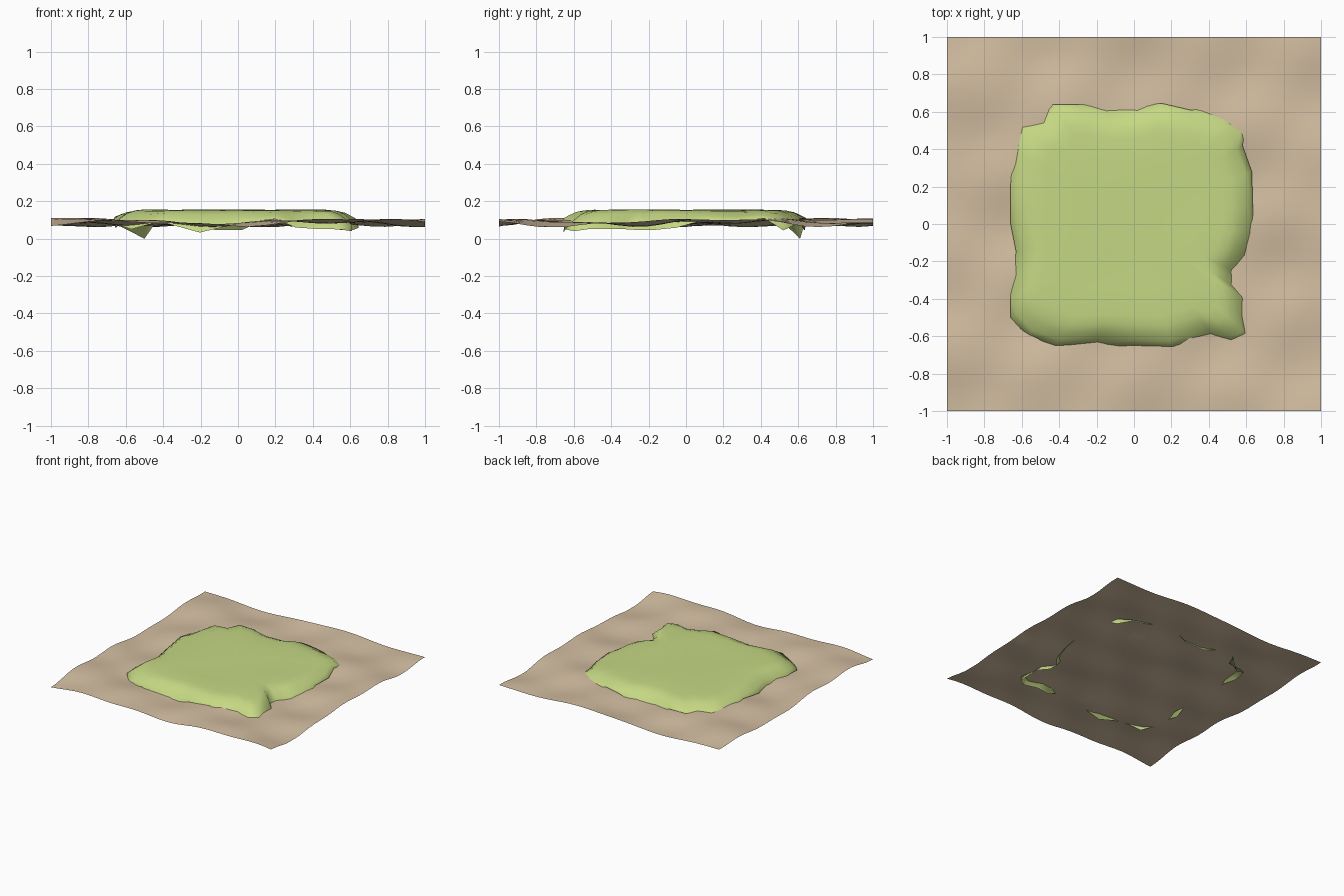
import bpy, bmesh, math
from mathutils import Vector

if "Cube" in bpy.data.objects:
    bpy.data.objects.remove(bpy.data.objects["Cube"])


def material(name, rgb):
    m = bpy.data.materials.new(name)
    m.diffuse_color = (*rgb, 1)
    m.use_nodes = True
    m.node_tree.nodes["Principled BSDF"].inputs["Base Color"].default_value = m.diffuse_color
    return m


SAND = material("sand", (0.66, 0.52, 0.36))
GRASS = material("grass green", (0.56, 0.69, 0.23))


def sand_z(x, y):
    # diagonal ripples crossed by a shorter wave
    w = 0.55 * math.sin(5.2 * x + 4.3 * y + 2.6)
    w += 0.45 * math.sin(11.5 * x - 3.1 * y + 0.8) * math.cos(6.5 * y + 1.1)
    w += 0.3 * math.sin(13.0 * y + 2.0 * x)
    return 0.087 + 0.024 * max(-1, min(1, w))


def finish(bm, name, mat):
    me = bpy.data.meshes.new(name)
    bmesh.ops.recalc_face_normals(bm, faces=bm.faces)
    bm.faces.ensure_lookup_table()
    if sum(f.normal.z * f.calc_area() for f in bm.faces) < 0:
        bmesh.ops.reverse_faces(bm, faces=bm.faces)
    for f in bm.faces:
        f.smooth = True
    bm.to_mesh(me)
    bm.free()
    me.materials.append(mat)
    ob = bpy.data.objects.new(name, me)
    bpy.context.collection.objects.link(ob)
    return ob


# Rippled sand sheet
bm = bmesh.new()
bmesh.ops.create_grid(bm, x_segments=28, y_segments=28, size=1)
for v in bm.verts:
    v.co.z = sand_z(v.co.x, v.co.y)
finish(bm, "sand_ground", SAND)

# Grass rim: x, y, height relative to the sand
RIM = [(-.66, -.5, .01), (-.57, -.6, -.01), (-.42, -.65, .01), (-.2, -.64, -.01),
       (0, -.65, .01), (.2, -.655, .01), (.3, -.63, -.012), (.42, -.6, -.01),
       (.53, -.63, -.01), (.61, -.6, -.015), (.59, -.5, -.012), (.59, -.4, -.01),
       (.53, -.33, -.01), (.53, -.25, -.01), (.6, -.17, -.01), (.63, -.05, -.01),
       (.635, .1, .015), (.63, .28, .015), (.58, .42, .01), (.6, .52, -.02),
       (.5, .57, -.01), (.42, .6, -.01), (.3, .61, .01), (.15, .645, .015),
       (.02, .62, -.012), (-.15, .615, -.01), (-.3, .64, .01), (-.43, .64, .01),
       (-.5, .56, -.02), (-.61, .53, -.012), (-.635, .4, -.01), (-.66, .2, .015),
       (-.66, 0, .015), (-.63, -.15, .01), (-.64, -.27, -.01), (-.66, -.4, .01)]

# Raised lawn: rim, rounded shoulder and nearly level top
bm = bmesh.new()
rings = []
for inset, z in [(-0.015, None), (0, 0), (0.03, .35), (0.065, .72), (0.11, .93), (0.16, 1),
                 (0.3, 1), (0.45, 1)]:
    ring = []
    for x, y, d in RIM:
        k = 1 - inset / max(abs(x), abs(y))
        px, py = x * k, y * k
        edge = sand_z(x, y) + d
        if z is None:
            pz = edge - 0.004 if d > 0 else edge - 0.022
            if d > 0:
                px, py = x, y
        else:
            top = 0.154 + 0.003 * math.sin(6 * px + 2) * math.sin(7 * py)
            pz = edge + (top - edge) * z
        ring.append(bm.verts.new((px, py, pz)))
    rings.append(ring)
n = len(RIM)
for a, b in zip(rings, rings[1:]):
    for i in range(n):
        j = (i + 1) % n
        bm.faces.new((a[i], a[j], b[j], b[i]))
mid = bm.verts.new((0, 0, 0.154))
for i in range(n):
    bm.faces.new((rings[-1][i], rings[-1][(i + 1) % n], mid))

# Low points of the lawn tucked under the sand at the corners
for cx, cy, cz in [(-.5, .61, 0.0), (.61, -.6, .04), (-.57, -.6, .05), (.6, .52, .045)]:
    v = min(rings[0], key=lambda p: (p.co.xy - Vector((cx, cy))).length)
    v.co = (cx, cy, cz)
finish(bm, "grass_lawn", GRASS)
